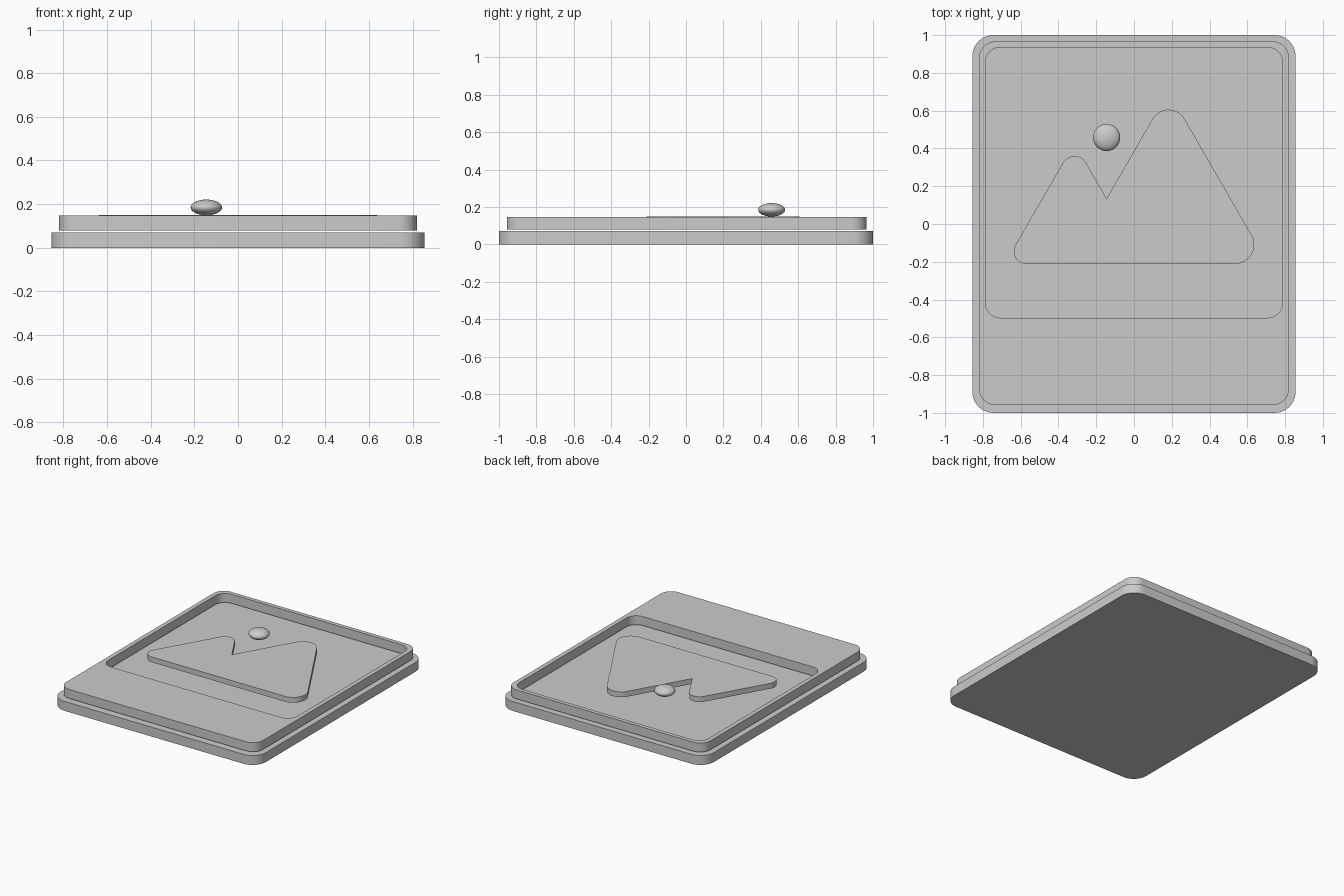
import bpy
from math import sin, cos, tan
from mathutils import Vector

if "Cube" in bpy.data.objects:
    bpy.data.objects.remove(bpy.data.objects["Cube"])


def rounded(points, steps=10):
    """Counter-clockwise outline from (x, y, corner radius) points."""
    out, n = [], len(points)
    for i, (x, y, r) in enumerate(points):
        p = Vector((x, y))
        if r == 0:
            out.append(p)
            continue
        a = (Vector(points[i - 1][:2]) - p).normalized()
        b = (Vector(points[(i + 1) % n][:2]) - p).normalized()
        half = a.angle(b) / 2
        centre = p + (a + b).normalized() * (r / sin(half))
        start = p + a * (r / tan(half)) - centre
        sweep = 3.14159265 - 2 * half
        for k in range(steps + 1):
            t = sweep * k / steps
            out.append(centre + Vector((start.x * cos(t) - start.y * sin(t),
                                        start.x * sin(t) + start.y * cos(t))))
    return out


def rect(w, y0, y1, r):
    return rounded([(-w, y0, r), (w, y0, r), (w, y1, r), (-w, y1, r)])


def smooth(obj):
    bpy.ops.object.select_all(action='DESELECT')
    obj.select_set(True)
    bpy.context.view_layer.objects.active = obj
    if obj.type == 'CURVE':
        bpy.ops.object.convert(target='MESH')
        obj = bpy.context.object
    bpy.ops.object.shade_smooth_by_angle(angle=0.6)


def slab(name, outlines, z0, z1):
    """Filled plate; further outlines become openings."""
    cu = bpy.data.curves.new(name, 'CURVE')
    cu.dimensions = '2D'
    cu.fill_mode = 'BOTH'
    cu.extrude = (z1 - z0) / 2
    for pts in outlines:
        sp = cu.splines.new('POLY')
        sp.points.add(len(pts) - 1)
        for q, p in zip(sp.points, pts):
            q.co = (p.x, p.y, 0, 1)
        sp.use_cyclic_u = True
    obj = bpy.data.objects.new(name, cu)
    bpy.context.collection.objects.link(obj)
    obj.location.z = (z0 + z1) / 2
    smooth(obj)


# Backing plate and the frame with its picture window
slab("backing_plate", [rect(0.855, -1, 1, 0.11)], 0, 0.071)
slab("photo_frame", [rect(0.82, -0.958, 0.966, 0.085),
                     rect(0.787, -0.497, 0.935, 0.08)], 0.079, 0.147)

# Twin mountain silhouette
slab("mountains", [rounded([(-0.685, -0.21, 0.066), (0.71, -0.21, 0.1),
                            (0.183, 0.703, 0.097), (-0.145, 0.135, 0),
                            (-0.315, 0.43, 0.07)])], 0.11, 0.15)

# Flattened sun
bpy.ops.mesh.primitive_uv_sphere_add(segments=32, ring_count=16, radius=1,
                                     location=(-0.145, 0.458, 0.185))
sun = bpy.context.object
sun.name = "sun"
sun.scale = (0.072, 0.072, 0.036)
smooth(sun)
